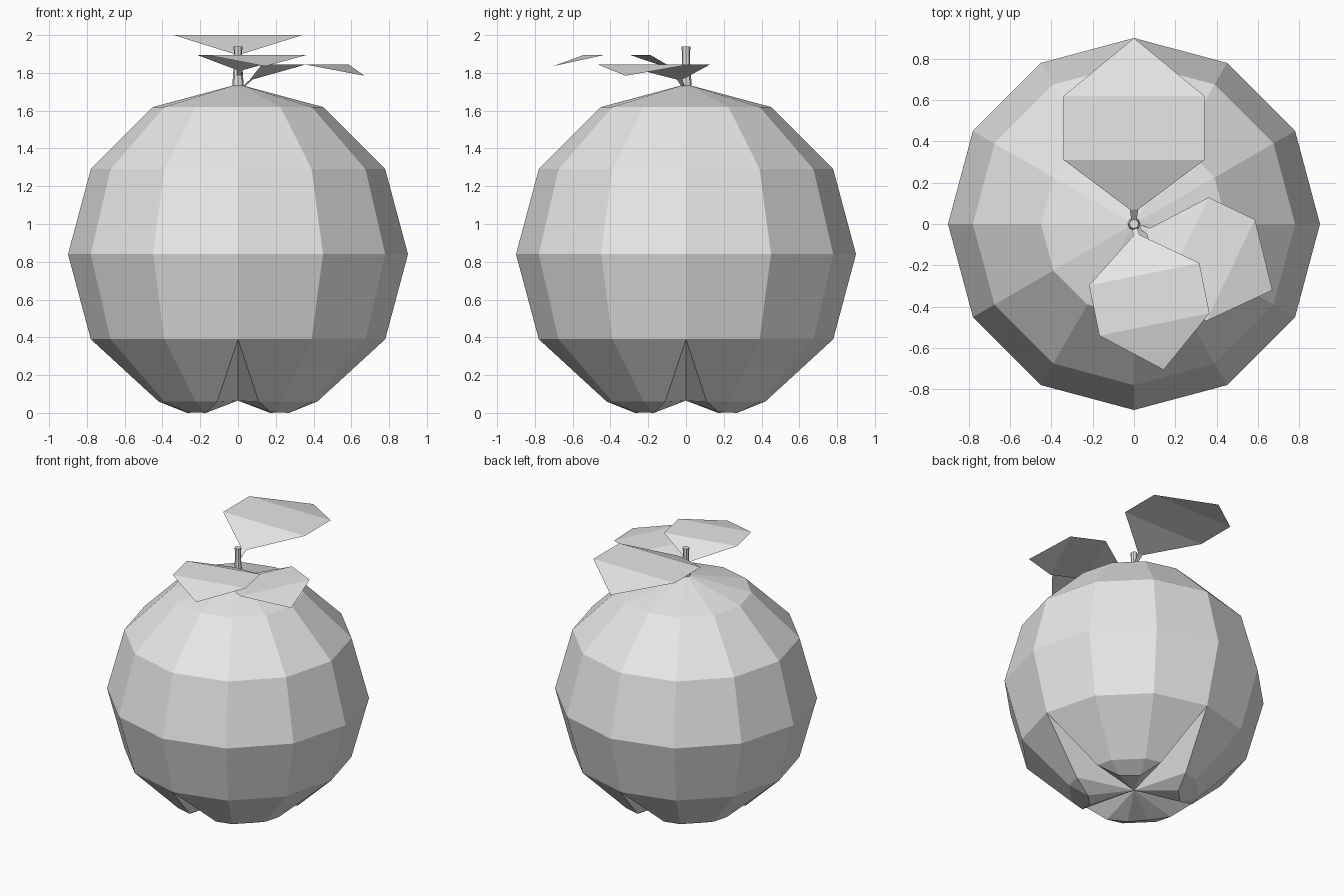
import bpy, bmesh, math
from mathutils import Matrix, Vector

cube = bpy.data.objects.get("Cube")
if cube:
    bpy.data.objects.remove(cube, do_unlink=True)

grey = bpy.data.materials.new("plain grey")
grey.use_nodes = True
grey.diffuse_color = (0.8, 0.8, 0.8, 1)
grey.node_tree.nodes["Principled BSDF"].inputs["Base Color"].default_value = (0.8, 0.8, 0.8, 1)


def add_object(name, bm):
    mesh = bpy.data.meshes.new(name)
    bm.to_mesh(mesh)
    bm.free()
    mesh.materials.append(grey)
    obj = bpy.data.objects.new(name, mesh)
    bpy.context.scene.collection.objects.link(obj)
    return obj


def ring(bm, radius, z, count):
    return [bm.verts.new((radius * math.cos(math.tau * i / count),
                          radius * math.sin(math.tau * i / count), z)) for i in range(count)]


def bridge(bm, low, high):
    n = len(low)
    for i in range(n):
        j = (i + 1) % n
        bm.faces.new((low[i], low[j], high[j], high[i]))


# Faceted fruit: a twelve-sided ball
RADIUS, CENTRE, SIDES = 0.9, 0.84, 12
bm = bmesh.new()
rings = [ring(bm, RADIUS * math.cos(math.radians(a)),
              CENTRE + RADIUS * math.sin(math.radians(a)), SIDES) for a in (-30, 0, 30, 60)]
for low, high in zip(rings, rings[1:]):
    bridge(bm, low, high)
top = bm.verts.new((0, 0, CENTRE + RADIUS))
for i in range(SIDES):
    bm.faces.new((rings[-1][i], rings[-1][(i + 1) % SIDES], top))

# Four lobes underneath, parted by creases that run to the raised base centre
base = bm.verts.new((0, 0, 0.065))
rim = [(0.42, 0.11, 0.06), (0.39, 0.225, 0.06), (0.225, 0.39, 0.06), (0.11, 0.42, 0.06)]
bumps = [(0.27, 0.17, 0.005), (0.17, 0.27, 0.0)]
for q in range(4):
    turn = Matrix.Rotation(q * math.pi / 2, 3, 'Z')
    a, b, c, d, e, f = [bm.verts.new(turn @ Vector(p)) for p in rim + bumps]
    r0, r1, r2, r3 = [rings[0][(q * 3 + k) % SIDES] for k in range(4)]
    for face in ((r0, a, b, r1), (r1, b, c, r2), (r2, c, d, r3), (r0, base, a), (r3, d, base),
                 (a, e, b), (b, e, f, c), (c, f, d), (a, base, e), (e, base, f), (f, base, d)):
        bm.faces.new(face)
bmesh.ops.recalc_face_normals(bm, faces=bm.faces)
add_object("fruit_body", bm)

# Stem
bm = bmesh.new()
levels = [ring(bm, r, z, 8) for r, z in ((0.032, 1.71), (0.021, 1.86), (0.023, 1.94))]
for low, high in zip(levels, levels[1:]):
    bridge(bm, low, high)
bm.faces.new(levels[-1])
bm.faces.new(levels[0][::-1])
add_object("stem", bm)

# Leaves: thin folded sheets given as (distance, half width, height) rows
LEAF = [(0.01, 0.012, -0.15), (0.07, 0.02, -0.1), (0.31, 0.34, 0), (0.62, 0.34, 0)]
TIP = (0.9, 0, -0.075)


def leaf(name, angle, size, height, offset=(0, 0)):
    bm = bmesh.new()
    rows = [[bm.verts.new((x, s * w, z)) for s in (-1, 1)] for x, w, z in LEAF]
    for (a, b), (c, d) in zip(rows, rows[1:]):
        bm.faces.new((a, c, d, b))
    bm.faces.new((rows[-1][0], bm.verts.new(TIP), rows[-1][1]))
    bm.transform(Matrix.Translation((*offset, height))
                 @ Matrix.Rotation(math.radians(angle), 4, 'Z') @ Matrix.Scale(size, 4))
    add_object(name, bm)


leaf("back_leaf", 90, 1, 2.0)
leaf("front_leaf", -78.5, 0.8, 1.895)
leaf("left_leaf", -25.5, 0.8, 1.845, (0.02, -0.01))
